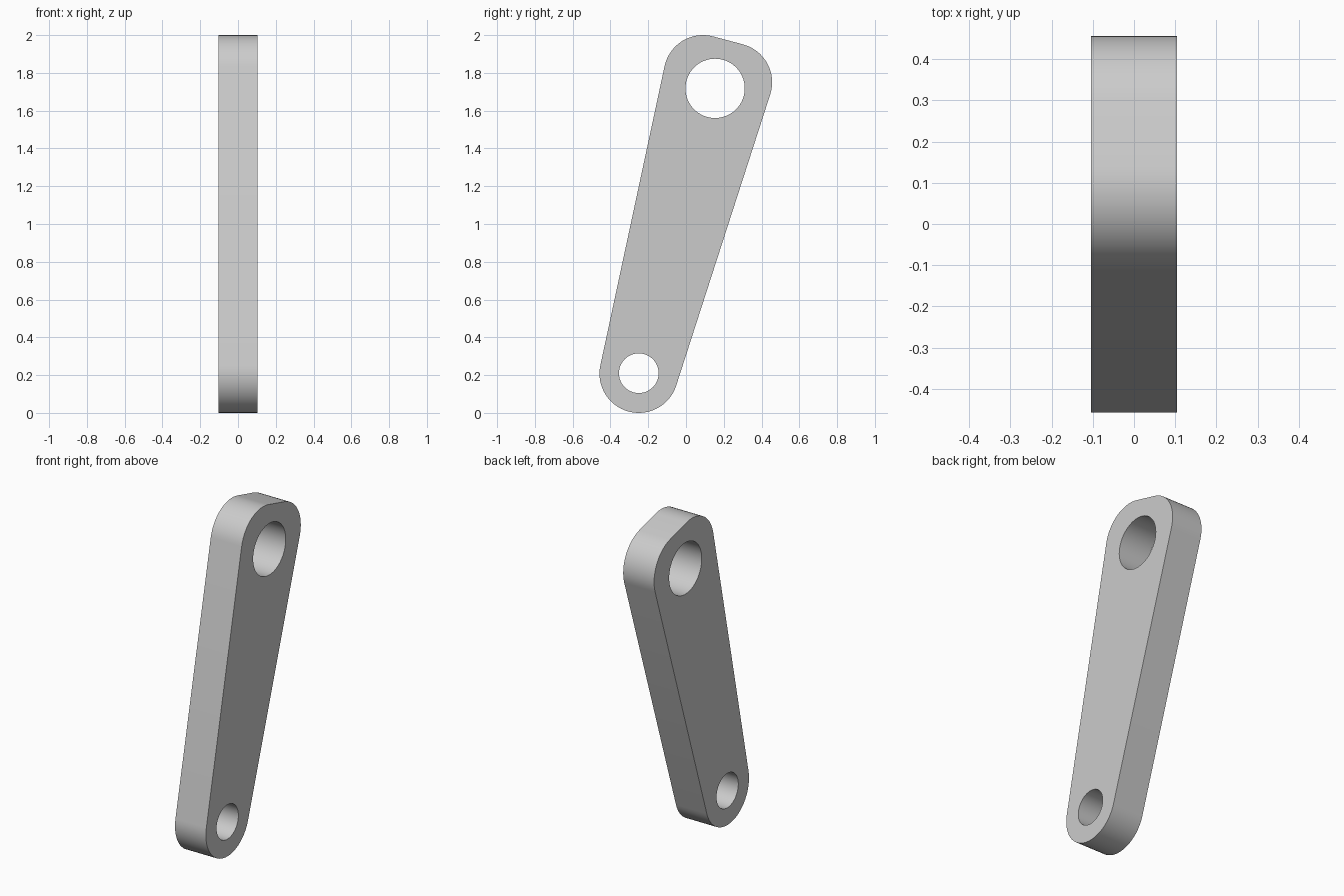
import bpy
import bmesh
from math import atan2, cos, sin, tau, radians
from mathutils import Vector

cube = bpy.data.objects.get("Cube")
if cube:
    bpy.data.objects.remove(cube, do_unlink=True)

HALF_WIDTH = 0.104
CORNER = 0.208
# Rounded corner centres (y, z), counter-clockwise
CENTRES = [(-0.25, 0.208), (0.248, 1.75), (0.09, 1.792)]
# Pin holes: centre (y, z) and radius
HOLES = [((-0.25, 0.21), 0.105), ((0.154, 1.718), 0.157)]


def arc(centre, radius, start, sweep, steps):
    """Points along an arc, both ends included."""
    return [(centre[0] + radius * cos(start + sweep * i / steps),
             centre[1] + radius * sin(start + sweep * i / steps))
            for i in range(steps + 1)]


def rounded_outline(centres, radius):
    """Arcs around each centre, joined by tangent lines."""
    points = []
    for i, c in enumerate(centres):
        before = Vector(c) - Vector(centres[i - 1])
        after = Vector(centres[(i + 1) % len(centres)]) - Vector(c)
        # Outward normal is the edge direction turned clockwise
        start = atan2(-before.x, before.y)
        sweep = (atan2(-after.x, after.y) - start) % tau
        points += arc(c, radius, start, sweep, max(8, round(sweep * 10)))
    return points


def add_loop(bm, points):
    verts = [bm.verts.new((-HALF_WIDTH, y, z)) for y, z in points]
    return [bm.edges.new((v, verts[i - 1])) for i, v in enumerate(verts)]


# Flat plate with two holes, extruded across its width
bm = bmesh.new()
edges = add_loop(bm, rounded_outline(CENTRES, CORNER))
for centre, radius in HOLES:
    edges += add_loop(bm, arc(centre, radius, 0, tau, 64)[:-1])
bmesh.ops.triangle_fill(bm, use_beauty=True, edges=edges, normal=(-1, 0, 0))
extruded = bmesh.ops.extrude_face_region(bm, geom=bm.faces[:], use_keep_orig=True)
moved = [g for g in extruded["geom"] if isinstance(g, bmesh.types.BMVert)]
bmesh.ops.translate(bm, verts=moved, vec=(2 * HALF_WIDTH, 0, 0))
bmesh.ops.recalc_face_normals(bm, faces=bm.faces[:])

mesh = bpy.data.meshes.new("link_arm")
bm.to_mesh(mesh)
bm.free()
link_arm = bpy.data.objects.new("link_arm", mesh)
bpy.context.collection.objects.link(link_arm)

# Plain grey material
grey = bpy.data.materials.new("light grey")
grey.use_nodes = True
colour = (0.6, 0.6, 0.6, 1)
grey.diffuse_color = colour
grey.node_tree.nodes["Principled BSDF"].inputs["Base Color"].default_value = colour
mesh.materials.append(grey)

# Smooth rims, sharp face edges
bpy.ops.object.select_all(action="DESELECT")
link_arm.select_set(True)
bpy.context.view_layer.objects.active = link_arm
bpy.ops.object.shade_smooth_by_angle(angle=radians(30))
